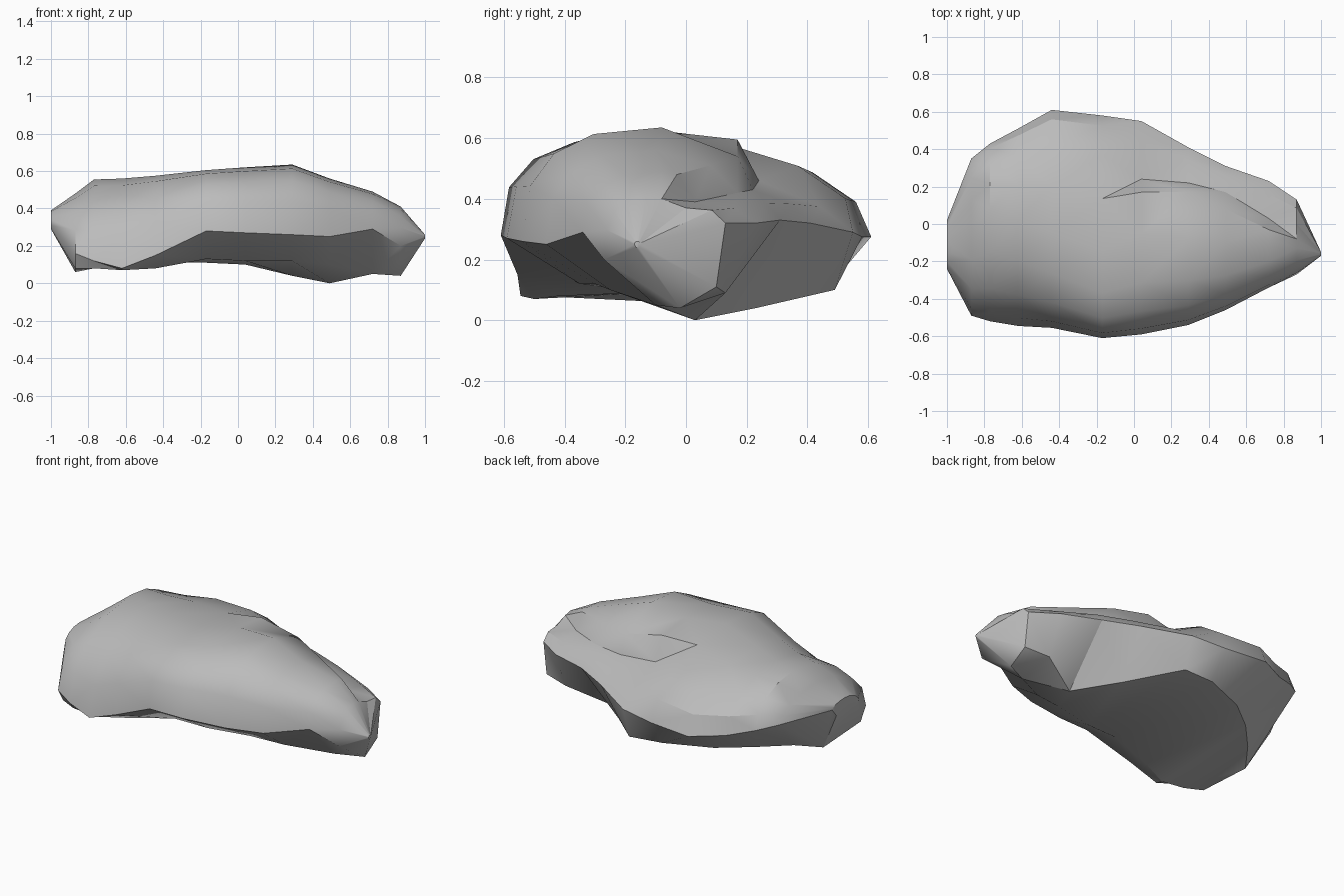
import bpy
import bmesh
import math

# Remove the default object
default_cube = bpy.data.objects.get("Cube")
if default_cube:
    bpy.data.objects.remove(default_cube, do_unlink=True)


def make_material(name, colour):
    material = bpy.data.materials.new(name)
    material.use_nodes = True
    material.diffuse_color = colour
    shader = material.node_tree.nodes["Principled BSDF"]
    shader.inputs["Base Color"].default_value = colour
    shader.inputs["Roughness"].default_value = 0.9
    return material


def arc(edge, ridge, squareness, steps):
    """Bulged quarter curve rising from a side edge to the ridge."""
    points = []
    for step in range(steps + 1):
        angle = math.pi / 2 * step / steps
        across = max(math.cos(angle), 0) ** squareness
        rise = math.sin(angle) ** squareness
        points.append((ridge[0] + (edge[0] - ridge[0]) * across,
                       edge[1] + (ridge[1] - edge[1]) * rise))
    return points


def section(front, ridge, back, heel, toe, squareness, ledge):
    """Closed outline: front face, ridge, back slope, then underside."""
    outline = arc(front, ridge, squareness, 4)
    if ledge:
        # Broken step behind the ridge, then a gentle slope to the back edge
        brow, shelf = ledge
        slope = (shelf[0] * 0.35 + back[0] * 0.65,
                 shelf[1] * 0.35 + back[1] * 0.65 + 0.025)
        outline += [brow, shelf, slope, back]
    else:
        outline += arc(back, ridge, 1, 4)[-2::-1]
    return outline + [heel, toe]


# Control lines along the stone: x, then (y, z) of front edge, ridge,
# back edge, back foot and front foot, then fullness of the front face
stations = [
    (-1, (-.24, .31), (-.1, .39), (.02, .36), (-.02, .31), (-.2, .29), 1),
    (-.87, (-.49, .16), (0, .48), (.35, .36), (-.08, .06), (-.44, .08), 1),
    (-.77, (-.52, .12), (.08, .555), (.43, .33), (.06, .1), (-.49, .08), 1),
    (-.62, (-.545, .08), (.02, .56), (.51, .29), (.22, .11), (-.5, .07), 1),
    (-.44, (-.555, .15), (-.05, .575), (.61, .275), (.36, .11), (-.42, .08), .9),
    (-.17, (-.61, .28), (-.14, .605), (.58, .275), (.47, .11), (-.37, .13), .75),
    (.04, (-.59, .27), (-.05, .62), (.55, .29), (.49, .1), (-.35, .12), .75),
    (.29, (-.54, .26), (-.08, .635), (.41, .32), (.23, .04), (-.3, .12), .75),
    (.49, (-.46, .25), (-.1, .56), (.31, .33), (.03, 0), (-.25, .1), .75),
    (.72, (-.34, .29), (-.08, .49), (.23, .32), (.13, .09), (-.1, .05), .8),
    (.87, (-.27, .2), (-.13, .41), (.13, .32), (.1, .11), (-.02, .04), .8),
    (1, (-.17, .25), (-.16, .26), (-.15, .25), (-.155, .24), (-.165, .24), 1),
]

# Brow and shelf of the broken step at the back, by station
ledges = {
    .04: ((.17, .595), (.24, .46)),
    .29: ((.17, .54), (.22, .43)),
    .49: ((.08, .51), (.17, .42)),
    .72: ((-.03, .48), (.03, .39)),
    .87: ((-.08, .4), (0, .37)),
}

# Loft the stone
bm = bmesh.new()
rings = []
for x, *controls in stations:
    outline = section(*controls, ledges.get(x))
    rings.append([bm.verts.new((x, y, z)) for y, z in outline])

for ring, following in zip(rings, rings[1:]):
    count = len(ring)
    for i in range(count):
        j = (i + 1) % count
        bm.faces.new((ring[i], ring[j], following[j], following[i]))
bm.faces.new(rings[0])
bm.faces.new(rings[-1])
bmesh.ops.triangulate(bm, faces=bm.faces[:], quad_method="SHORT_EDGE")
bmesh.ops.recalc_face_normals(bm, faces=bm.faces[:])

mesh = bpy.data.meshes.new("boulder")
bm.to_mesh(mesh)
bm.free()
mesh.materials.append(make_material("stone grey", (0.5, 0.5, 0.5, 1)))
boulder = bpy.data.objects.new("boulder", mesh)
bpy.context.collection.objects.link(boulder)

# Soft facets with the strong edges kept crisp
bpy.ops.object.select_all(action="DESELECT")
boulder.select_set(True)
bpy.context.view_layer.objects.active = boulder
bpy.ops.object.shade_smooth_by_angle(angle=math.radians(32))
